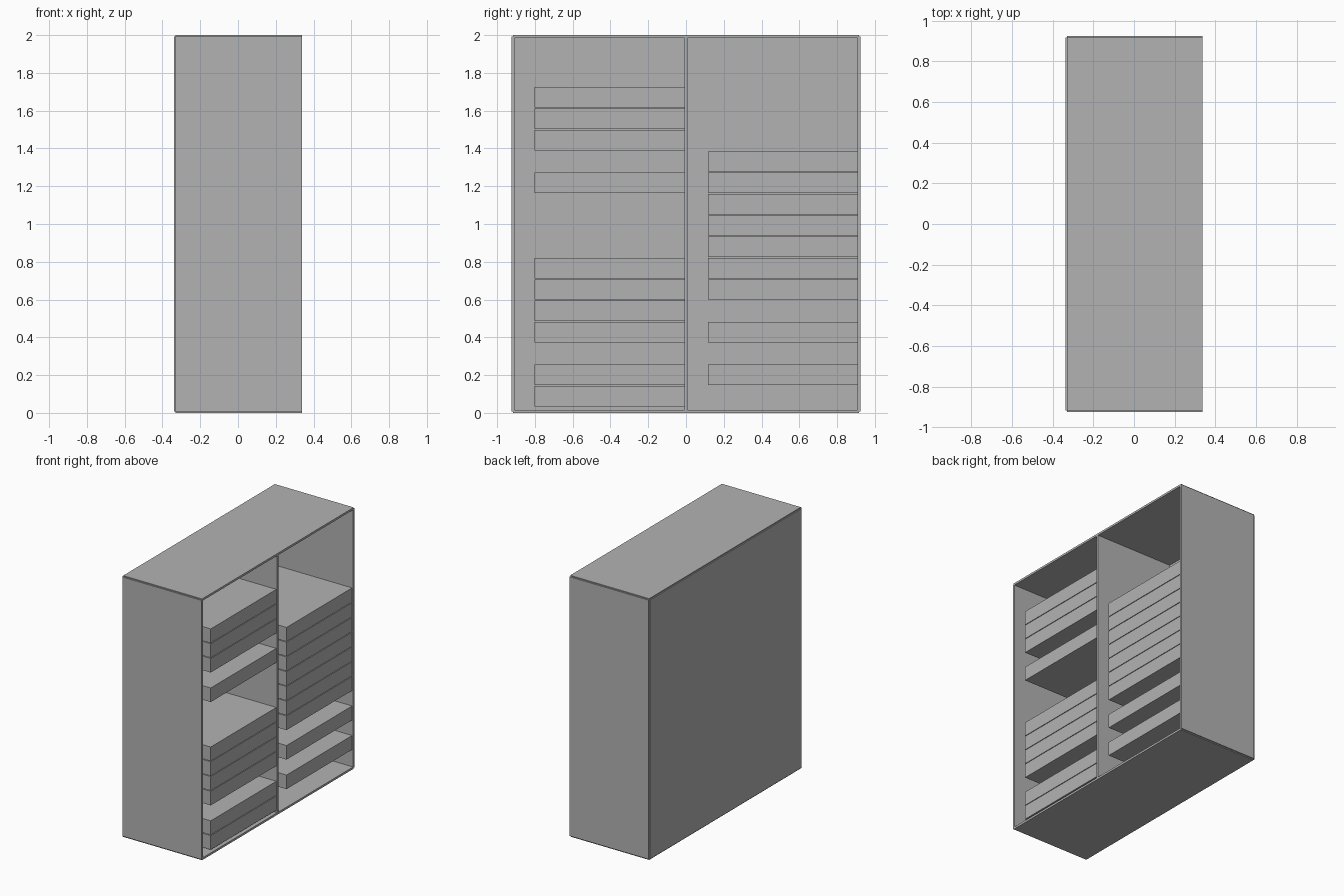
import bpy

cube = bpy.data.objects.get("Cube")
if cube:
    bpy.data.objects.remove(cube, do_unlink=True)

# One grey for the whole cabinet
GREY = (0.45, 0.45, 0.45, 1)
grey = bpy.data.materials.new("plain grey")
grey.use_nodes = True
grey.diffuse_color = GREY
grey.node_tree.nodes["Principled BSDF"].inputs["Base Color"].default_value = GREY


def box(name, low, high):
    """Box between two opposite corners."""
    bpy.ops.mesh.primitive_cube_add(
        size=1, location=[(a + b) / 2 for a, b in zip(low, high)])
    obj = bpy.context.object
    obj.name = name
    obj.scale = [b - a for a, b in zip(low, high)]
    bpy.ops.object.transform_apply(location=False, rotation=False, scale=True)
    obj.data.materials.append(grey)
    return obj


T = 0.008                    # half the board thickness
FRONT, BACK = 0.338, -0.33   # open edge and middle of the back board
SIDE = 0.917                 # middle of each side board
LOW, HIGH = T, 2 - T         # middles of the bottom and top boards

# Carcass: boards centred on the faces of a box, leaving notched outer edges
for name, z in (("bottom_board", LOW), ("top_board", HIGH)):
    box(name, (BACK, -SIDE, z - T), (FRONT, SIDE, z + T))
for name, y in (("right_side_board", -SIDE), ("centre_divider", 0),
                ("left_side_board", SIDE)):
    box(name, (BACK, y - T, LOW), (FRONT, y + T, HIGH))
box("back_board", (BACK - T, -SIDE, LOW), (BACK + T, SIDE, HIGH))

# Drawers: evenly spaced slots, only some of them filled
PITCH, HEIGHT, WIDTH = 0.113, 0.108, 0.793
columns = {
    "near_drawer": (-T, (0, 1, 3, 4, 5, 6, 10, 12, 13, 14)),
    "far_drawer": (SIDE - T, (1, 3, 5, 6, 7, 8, 9, 10, 11)),
}
for name, (y, slots) in columns.items():
    for slot in slots:
        z = 0.034 + slot * PITCH
        box(f"{name}_{slot + 1}", (BACK + T, y - WIDTH, z),
            (FRONT - 0.008, y, z + HEIGHT))
